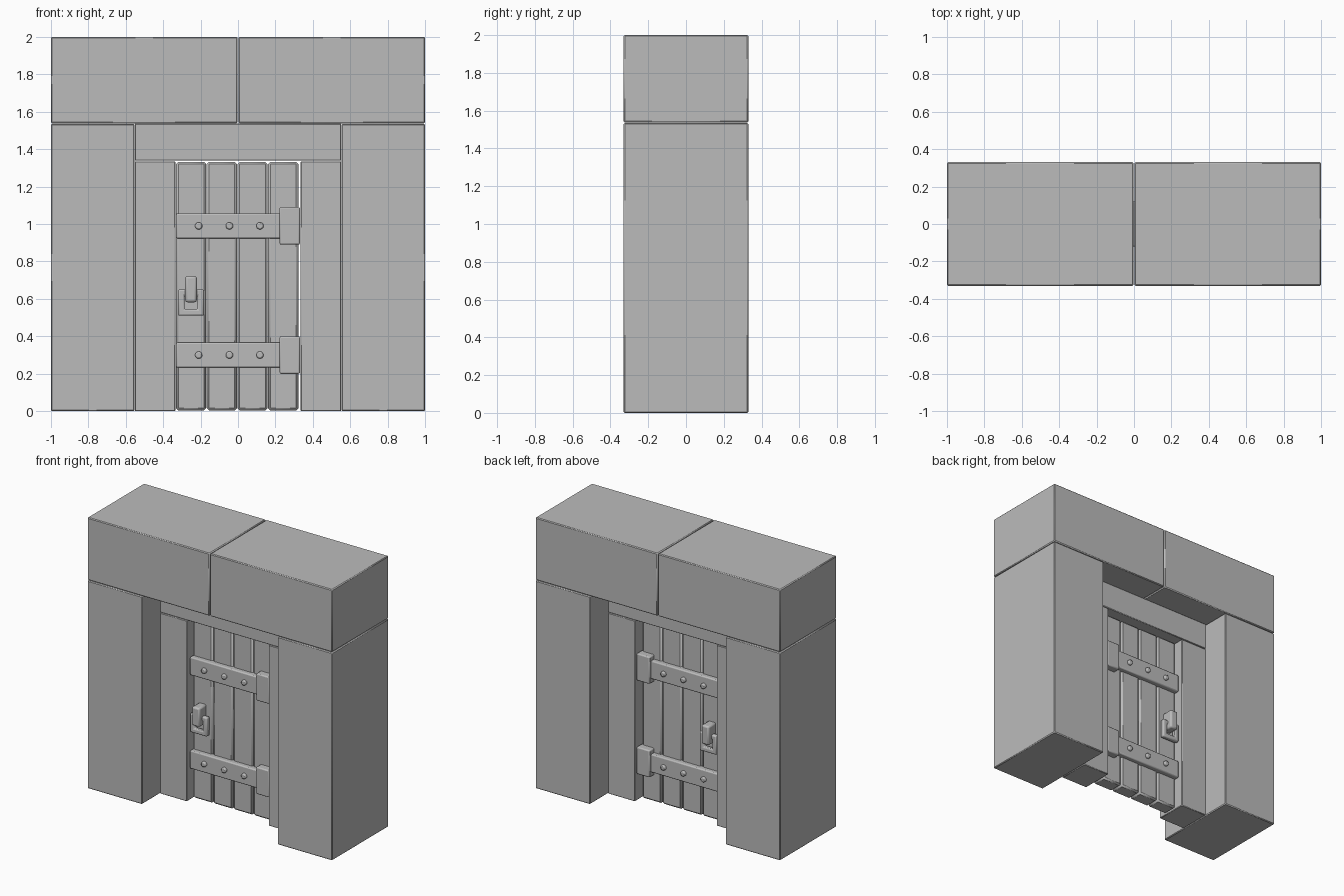
import bpy, bmesh
from math import radians, pi
from mathutils import Matrix, Vector

cube = bpy.data.objects.get("Cube")
if cube:
    bpy.data.objects.remove(cube)

stone = bpy.data.materials.new("plain grey")
stone.use_nodes = True
grey = (0.5, 0.5, 0.5, 1)
stone.diffuse_color = grey
stone.node_tree.nodes["Principled BSDF"].inputs["Base Color"].default_value = grey


def finish(name, bm, bevel, segments):
    bmesh.ops.recalc_face_normals(bm, faces=bm.faces)
    mesh = bpy.data.meshes.new(name)
    bm.to_mesh(mesh)
    bm.free()
    mesh.materials.append(stone)
    ob = bpy.data.objects.new(name, mesh)
    bpy.context.collection.objects.link(ob)
    mod = ob.modifiers.new("Bevel", "BEVEL")
    mod.width = bevel
    mod.segments = segments
    mod.limit_method = "ANGLE"
    bpy.ops.object.select_all(action="DESELECT")
    ob.select_set(True)
    bpy.context.view_layer.objects.active = ob
    bpy.ops.object.shade_smooth_by_angle(angle=radians(50))
    return ob


def box(name, x, y, z, bevel=0.006, segments=1):
    """Bevelled block from (min, max) pairs on each axis."""
    bm = bmesh.new()
    bmesh.ops.create_cube(bm, size=1)
    lo, hi = (Vector(c) for c in zip(x, y, z))
    for v in bm.verts:
        v.co = (lo + hi) / 2 + v.co * (hi - lo)
    return finish(name, bm, bevel, segments)


def span(a, b, face):
    """Depth range mirrored onto the front (-1) or back (1) of the door."""
    return tuple(sorted((face * a, face * b)))


def ring(name, x, z, y, bar):
    """Rectangular pull ring lying flat against the door."""
    bm = bmesh.new()
    rows = []
    for inset, depth in ((0, y[0]), (0, y[1]), (bar, y[1]), (bar, y[0])):
        x0, x1, z0, z1 = x[0] + inset, x[1] - inset, z[0] + inset, z[1] - inset
        rows.append([bm.verts.new((px, depth, pz))
                     for px, pz in ((x0, z0), (x1, z0), (x1, z1), (x0, z1))])
    for r in range(4):
        a, b = rows[r], rows[(r + 1) % 4]
        for i in range(4):
            j = (i + 1) % 4
            bm.faces.new((a[i], a[j], b[j], b[i]))
    return finish(name, bm, 0.009, 2)


def rivet(name, x, y, z, face):
    """Low domed rivet head."""
    bm = bmesh.new()
    bmesh.ops.create_cone(bm, cap_ends=True, segments=8, radius1=0.021,
                          radius2=0.021, depth=0.036,
                          matrix=Matrix.Translation((x, y * face, z))
                          @ Matrix.Rotation(pi / 2, 4, "X")
                          @ Matrix.Rotation(pi / 8, 4, "Z"))
    return finish(name, bm, 0.01, 2)


# Stone pillars, capping blocks and timber jambs
wall = (-0.33, 0.33)
timber = (-0.12, 0.12)
for side, label in ((-1, "right"), (1, "left")):
    box(label + "_pillar", span(0.553, 1, side), wall, (0, 1.535))
    box(label + "_cap_block", span(0.002, 1, side), wall, (1.538, 2))
    box(label + "_jamb", span(0.334, 0.551, side), timber, (0, 1.335), 0.004)
box("door_header", (-0.551, 0.551), timber, (1.338, 1.536), 0.004)

# Door planks
for i in range(4):
    left = -0.331 + i * 0.164
    box(f"plank_{i + 1}", (left, left + 0.161), (-0.055, 0.055),
        (0.004, 1.332), 0.012)

# Ironwork on both faces of the door
for face, label in ((-1, "front"), (1, "back")):
    for height, level in ((0.30, "lower"), (0.99, "upper")):
        tag = f"{label}_{level}_"
        box(tag + "strap", (-0.331, 0.235), span(0.04, 0.09, face),
            (height - 0.067, height + 0.067), 0.008, 2)
        box(tag + "hinge_plate", (0.222, 0.331), span(0.04, 0.108, face),
            (height - 0.1, height + 0.1), 0.008, 2)
        for k, x in enumerate((-0.21, -0.046, 0.117)):
            rivet(f"{tag}rivet_{k + 1}", x, 0.09, height, face)
    ring(label + "_pull_ring", (-0.32, -0.182), (0.51, 0.65),
         span(0.068, 0.104, face), 0.034)
    box(label + "_ring_bracket", (-0.282, -0.22), span(0.045, 0.138, face),
        (0.582, 0.722), 0.012, 2)
